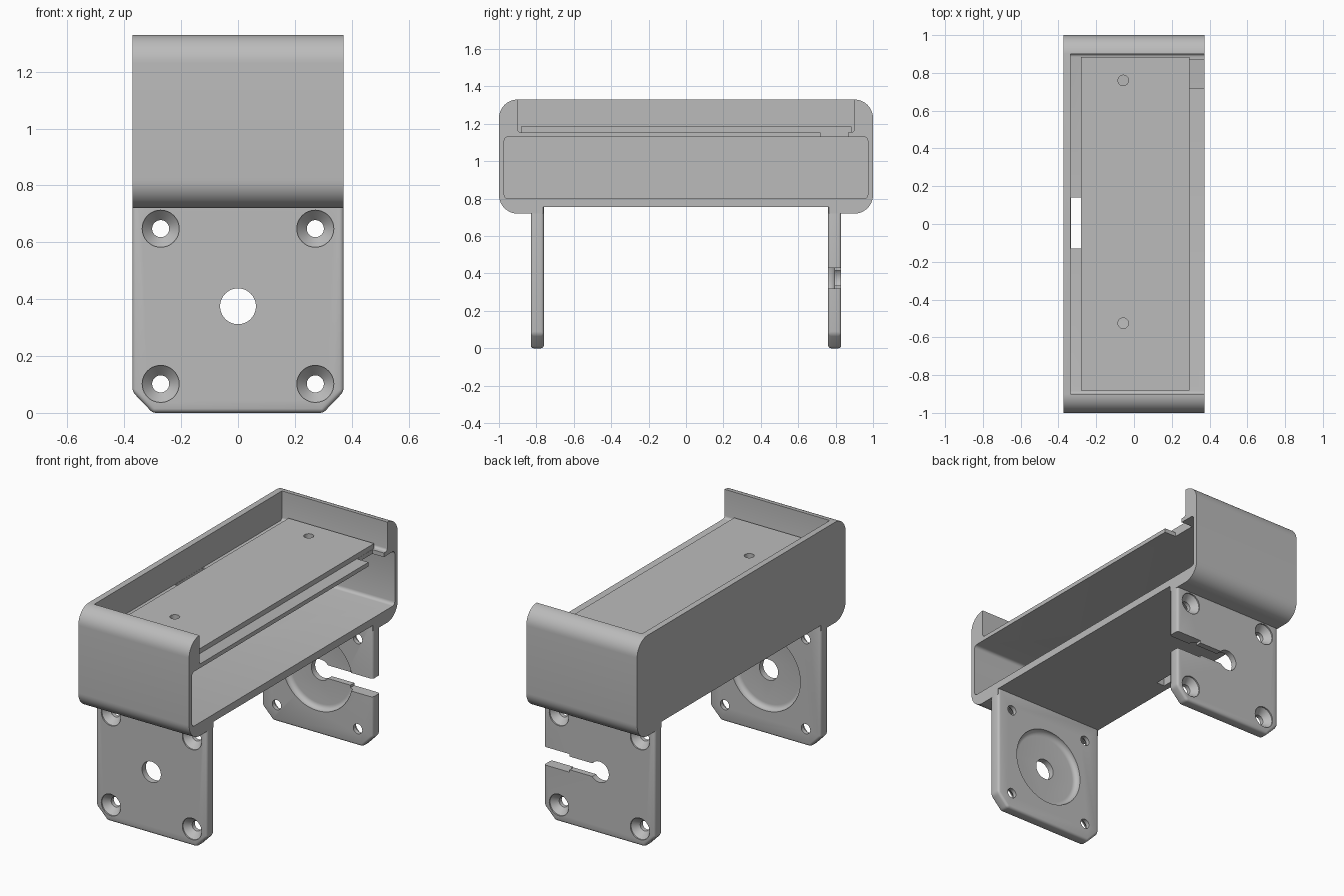
import bpy, bmesh, math
from mathutils import Vector

cube = bpy.data.objects.get("Cube")
if cube:
    bpy.data.objects.remove(cube, do_unlink=True)

grey = bpy.data.materials.new("plain grey")
grey.use_nodes = True
GREY = (0.5, 0.5, 0.5, 1)
grey.diffuse_color = GREY
grey.node_tree.nodes["Principled BSDF"].inputs["Base Color"].default_value = GREY


def make(name, bm):
    bmesh.ops.recalc_face_normals(bm, faces=bm.faces)
    mesh = bpy.data.meshes.new(name)
    bm.to_mesh(mesh)
    bm.free()
    mesh.materials.append(grey)
    obj = bpy.data.objects.new(name, mesh)
    bpy.context.collection.objects.link(obj)
    return obj


def loft(name, rings):
    """Closed solid through a list of equal vertex rings."""
    bm = bmesh.new()
    loops = [[bm.verts.new(p) for p in ring] for ring in rings]
    n = len(loops[0])
    for a, b in zip(loops, loops[1:]):
        for i in range(n):
            j = (i + 1) % n
            bm.faces.new((a[i], a[j], b[j], b[i]))
    bm.faces.new(loops[0])
    bm.faces.new(loops[-1])
    return make(name, bm)


def prism_x(name, pts, x0, x1):
    return loft(name, [[Vector((x, y, z)) for y, z in pts] for x in (x0, x1)])


def prism_y(name, pts, y0, y1):
    return loft(name, [[Vector((x, y, z)) for x, z in pts] for y in (y0, y1)])


def round_rect(a0, a1, b0, b1, r, steps=8):
    pts = []
    centres = ((a1 - r, b1 - r), (a0 + r, b1 - r), (a0 + r, b0 + r), (a1 - r, b0 + r))
    for k, (a, b) in enumerate(centres):
        for i in range(steps + 1):
            t = (k + i / steps) * math.pi / 2
            pts.append((a + r * math.cos(t), b + r * math.sin(t)))
    return pts


def box(name, x0, x1, y0, y1, z0, z1):
    return prism_x(name, [(y0, z0), (y1, z0), (y1, z1), (y0, z1)], x0, x1)


def turned(name, profile, x, z, side, n=48):
    """Solid turned about a y-parallel axis; profile is (radius, distance)."""
    angles = [2 * math.pi * i / n for i in range(n)]
    return loft(name, [[Vector((x + r * math.cos(t), side * d, z + r * math.sin(t)))
                        for t in angles] for r, d in profile])


def finish(obj, cutters=(), bevel=0):
    """Apply the edge rounding and cuts, then drop the cutters."""
    if bevel:
        mod = obj.modifiers.new("edge_rounding", "BEVEL")
        mod.width, mod.segments = bevel, 4
        mod.limit_method = "ANGLE"
    for c in cutters:
        c.hide_render = True
        mod = obj.modifiers.new("cut", "BOOLEAN")
        mod.operation, mod.solver, mod.object = "DIFFERENCE", "EXACT", c
    bpy.context.view_layer.update()
    graph = bpy.context.evaluated_depsgraph_get()
    mesh = bpy.data.meshes.new_from_object(obj.evaluated_get(graph))
    obj.modifiers.clear()
    obj.data = mesh
    for c in cutters:
        bpy.data.objects.remove(c, do_unlink=True)
    bpy.ops.object.select_all(action="DESELECT")
    obj.select_set(True)
    bpy.context.view_layer.objects.active = obj
    bpy.ops.object.shade_smooth_by_angle(angle=math.radians(30))


W = 0.372        # half width
WALL = -0.335    # inner face of the closed long wall
OUT = 0.6        # cutters run past the open side


def screw_holes():
    cuts = []
    for y in (-0.525, 0.76):
        pts = [(0.028 * math.cos(i * math.pi / 12), 0.028 * math.sin(i * math.pi / 12))
               for i in range(24)]
        cuts.append(loft("screw_hole", [[Vector((-0.057 + a, y + b, z)) for a, b in pts]
                                        for z in (1.0, 1.25)]))
    return cuts


# Housing: rounded sleeve with a side bay, a top tray and a raised underside
housing = prism_x("housing", round_rect(-1, 1, 0.72, 1.33, 0.1, 12), -W, W)
finish(housing, [
    prism_x("side_bay", round_rect(-0.972, 0.972, 0.8, 1.13, 0.02, 4), WALL, OUT),
    prism_x("top_tray", round_rect(-0.9, 0.9, 1.155, 1.6, 0.015, 4), WALL, OUT),
    box("underside", -OUT, OUT, -0.765, 0.765, 0.6, 0.755),
    box("ledge_notch", 0.295, OUT, 0.72, 0.867, 1.1, 1.2),
    box("cable_slot", WALL + 0.001, -0.28, -0.13, 0.14, 0.7, 1.25),
] + screw_holes())

# Raised mounting plate in the tray
mounting_plate = box("mounting_plate", -0.28, 0.294, -0.882, 0.885, 1.14, 1.185)
finish(mounting_plate, screw_holes())

# Legs: plates with chamfered feet, countersunk holes and a round inner recess
LEG = [(-W, 0.77), (-W, 0.075), (-0.3, 0), (0.3, 0), (W, 0.075), (W, 0.77)]
HUB = 0.375
for side, name in ((-1, "front_leg"), (1, "back_leg")):
    leg = prism_y(name, LEG, side * 0.76, side * 0.83)
    cuts = [turned("countersink", [(0.03, 0.7), (0.03, 0.785), (0.065, 0.822), (0.065, 0.9)],
                   x, z, side) for x in (-0.272, 0.272) for z in (0.102, 0.648)]
    arc = [(0.205 + 0.03 * math.cos(i * math.pi / 12), 0.763 + 0.03 * math.sin(i * math.pi / 12))
           for i in range(7)]
    cuts.append(turned("recess", [(0.235, 0.7)] + arc, 0, HUB, side, 64))
    cuts.append(turned("hub_hole", [(0.063, 0.7), (0.063, 0.9)], 0, HUB, side))
    if side > 0:
        # Keyhole slot open to the side, with a narrower neck
        half = [(0.0, 0.04), (0.2, 0.04), (0.2, 0.055), (OUT, 0.055)]
        slot = [(x, HUB + h) for x, h in half] + [(x, HUB - h) for x, h in reversed(half)]
        cuts.append(prism_y("cable_keyhole", slot, 0.7, 0.9))
    finish(leg, cuts, bevel=0.015)
